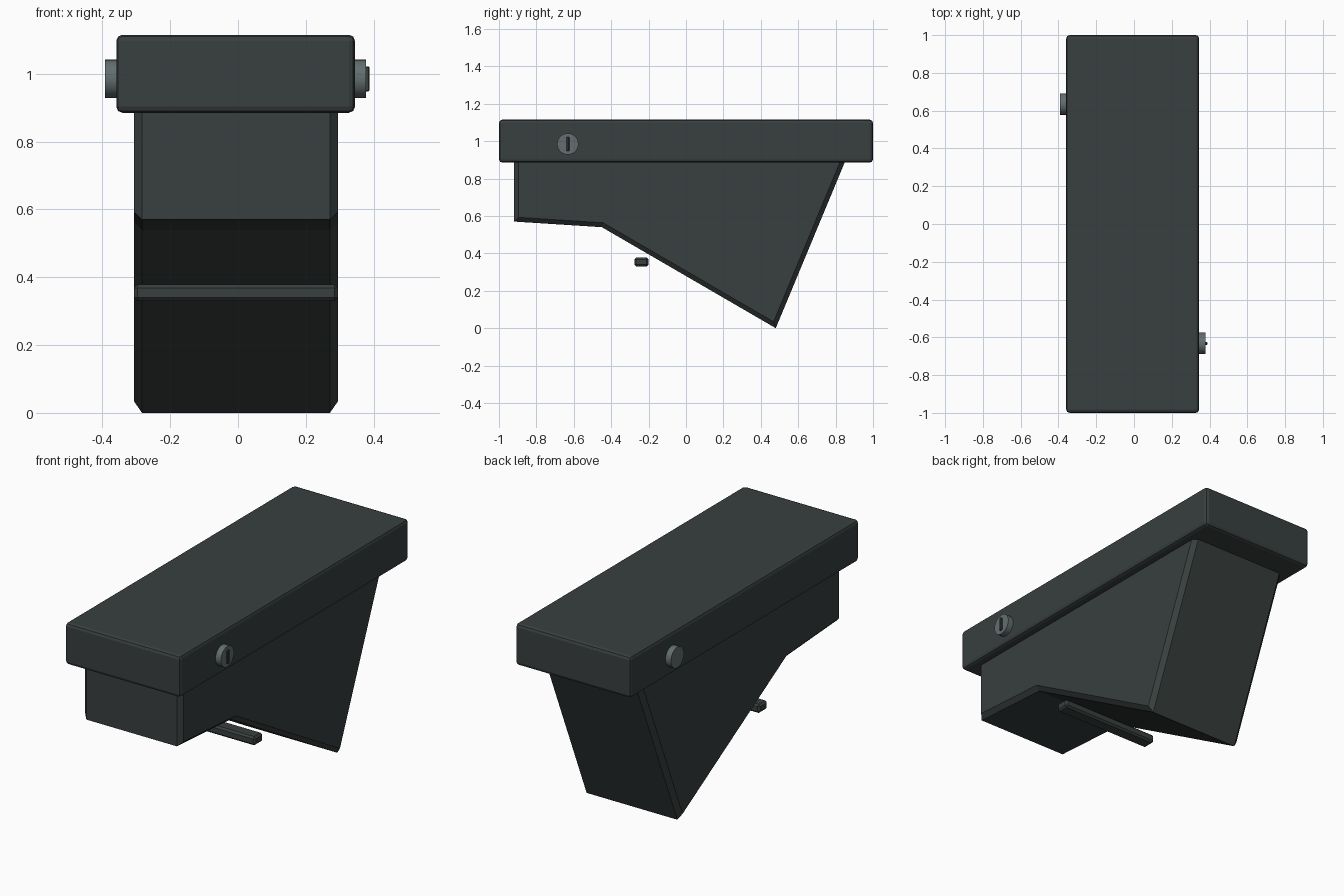
import bpy, bmesh, math
from mathutils import Matrix

cube = bpy.data.objects.get("Cube")
if cube:
    bpy.data.objects.remove(cube, do_unlink=True)


def material(name, rgb):
    m = bpy.data.materials.new(name)
    m.use_nodes = True
    m.diffuse_color = (*rgb, 1)
    m.node_tree.nodes["Principled BSDF"].inputs["Base Color"].default_value = (*rgb, 1)
    return m


CASE = material("dark slate", (0.040, 0.050, 0.049))
METAL = material("grey metal", (0.125, 0.155, 0.160))
MIDDLE = -0.006  # centre line of the case in x


def finish(name, bm, mat):
    bmesh.ops.recalc_face_normals(bm, faces=bm.faces)
    mesh = bpy.data.meshes.new(name)
    bm.to_mesh(mesh)
    bm.free()
    obj = bpy.data.objects.new(name, mesh)
    mesh.materials.append(mat)
    bpy.context.collection.objects.link(obj)
    return obj


def box(name, centre, size, mat, bevel=0, segments=1):
    bm = bmesh.new()
    bmesh.ops.create_cube(bm, size=1, matrix=Matrix.Translation(centre) @ Matrix.Diagonal((*size, 1)))
    if bevel:
        bmesh.ops.bevel(bm, geom=bm.edges[:], offset=bevel, segments=segments,
                        profile=0.5, affect='EDGES')
    return finish(name, bm, mat)


def knob(name, x0, x1, y, z, radius):
    bm = bmesh.new()
    place = Matrix.Translation(((x0 + x1) / 2, y, z)) @ Matrix.Rotation(math.pi / 2, 4, 'Y')
    bmesh.ops.create_cone(bm, cap_ends=True, segments=24, radius1=radius, radius2=radius,
                          depth=x1 - x0, matrix=place)
    obj = finish(name, bm, METAL)
    bpy.ops.object.select_all(action='DESELECT')
    obj.select_set(True)
    bpy.context.view_layer.objects.active = obj
    bpy.ops.object.shade_smooth_by_angle(angle=math.radians(30))


# Body: side profile extruded across x, with chamfered outline
profile = [(-0.92, 0.95), (-0.92, 0.57), (-0.45, 0.54), (0.48, 0.0), (0.875, 0.95)]
half = 0.301
bm = bmesh.new()
face = bm.faces.new([bm.verts.new((MIDDLE - half, y, z)) for y, z in profile])
new = bmesh.ops.extrude_face_region(bm, geom=[face])["geom"]
bmesh.ops.translate(bm, vec=(2 * half, 0, 0),
                    verts=[v for v in new if isinstance(v, bmesh.types.BMVert)])
bmesh.ops.recalc_face_normals(bm, faces=bm.faces)
rim = [e for e in bm.edges
       if abs(e.verts[0].co.x - e.verts[1].co.x) < 0.01
       and min(v.co.z for v in e.verts) < 0.9]
bmesh.ops.bevel(bm, geom=rim, offset=0.024, segments=1, profile=0.5, affect='EDGES')
finish("body", bm, CASE)

# Lid and the loose crossbar under the slope
box("lid", (MIDDLE - 0.001, 0, 1.0), (0.704, 2.0, 0.23), CASE, 0.018, 2)
box("crossbar", (MIDDLE, -0.238, 0.354), (0.602, 0.076, 0.048), CASE, 0.01)

# Knobs on opposite sides, the front one with a raised grip
knob("front_knob", 0.33, 0.378, -0.632, 0.985, 0.057)
knob("back_knob", -0.392, -0.34, 0.635, 0.985, 0.057)
box("knob_grip", (0.38, -0.632, 0.985), (0.016, 0.016, 0.074), CASE, 0.003)
